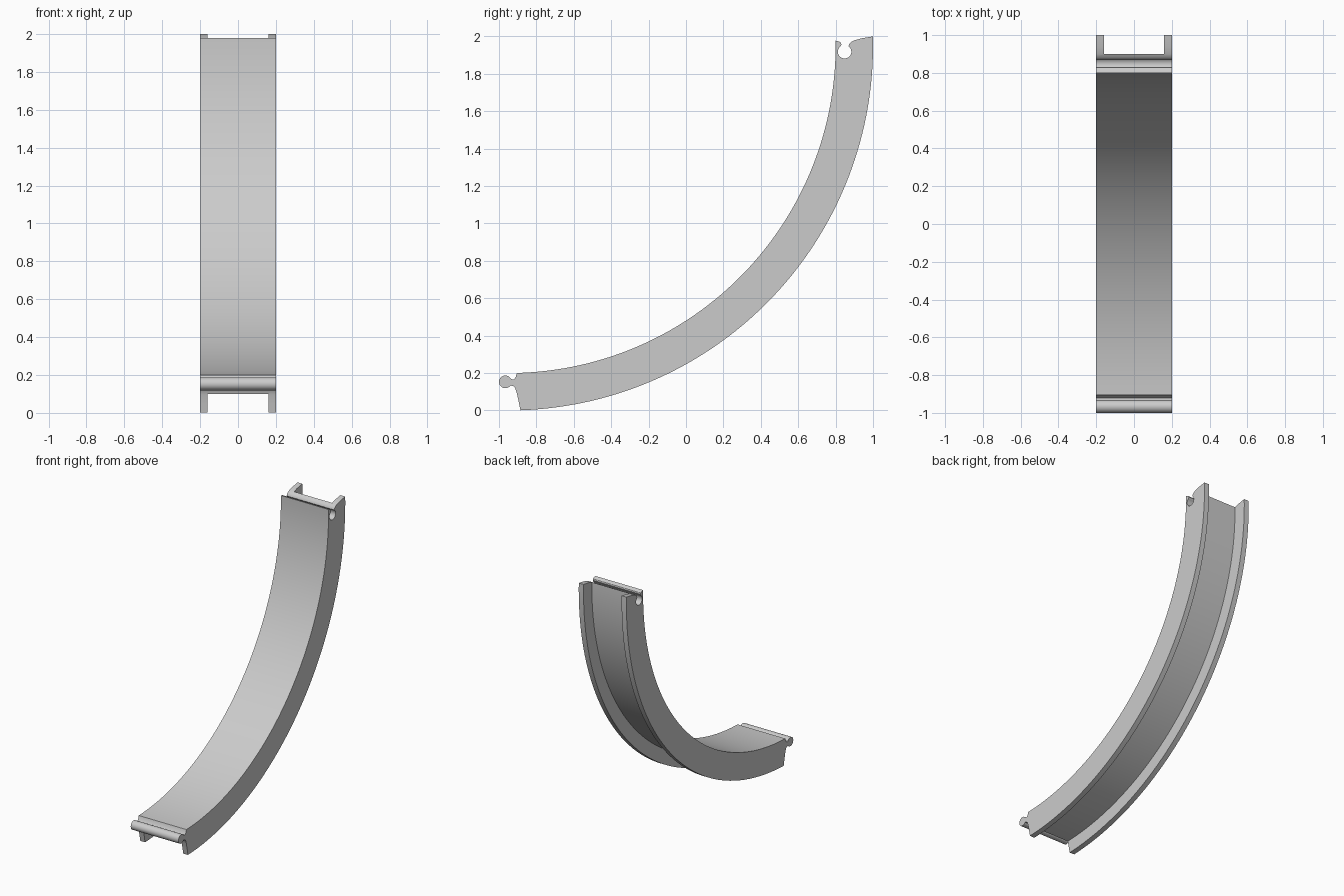
import bpy, bmesh
from math import radians, sin, cos

cube = bpy.data.objects.get("Cube")
if cube:
    bpy.data.objects.remove(cube)

HALF_WIDTH, WALL = 0.2, 0.04
CENTRE = (-0.95, 1.95)
INNER, WEB, OUTER = 1.75, 1.85, 1.95

grey = bpy.data.materials.new("light_grey")
grey.use_nodes = True
colour = (0.6, 0.6, 0.6, 1)
grey.diffuse_color = colour
grey.node_tree.nodes["Principled BSDF"].inputs["Base Color"].default_value = colour


def arc(centre, radius, start, end, steps):
    """Points (y, z) along an arc, angles in degrees."""
    angles = [radians(start + (end - start) * i / steps) for i in range(steps + 1)]
    return [(centre[0] + radius * cos(a), centre[1] + radius * sin(a)) for a in angles]


def extrude_profile(name, profile, half_width):
    """Prism with a side profile in y and z, extruded along x."""
    bm = bmesh.new()
    face = bm.faces.new([bm.verts.new((-half_width, y, z)) for y, z in profile])
    result = bmesh.ops.extrude_face_region(bm, geom=[face])
    verts = [v for v in result["geom"] if isinstance(v, bmesh.types.BMVert)]
    bmesh.ops.translate(bm, verts=verts, vec=(2 * half_width, 0, 0))
    bmesh.ops.recalc_face_normals(bm, faces=bm.faces)
    mesh = bpy.data.meshes.new(name)
    bm.to_mesh(mesh)
    bm.free()
    mesh.materials.append(grey)
    obj = bpy.data.objects.new(name, mesh)
    bpy.context.collection.objects.link(obj)
    return obj


# Side profile: inner curve, snap bead, outer curve, snap socket
profile = arc(CENTRE, INNER, 0.9, -88.5, 64)
profile += [(-0.91, 0.18), (-0.92, 0.166)]
profile += arc((-0.966, 0.153), 0.034, 25, 325, 28)
profile += [(-0.922, 0.13), (-0.914, 0.122), (-0.905, 0.095), (-0.895, 0.05)]
profile += arc(CENTRE, OUTER, -88.1, 1.47, 64)
profile += [(0.94, 1.99), (0.9, 1.979), (0.882, 1.97), (0.872, 1.958)]
profile += arc((0.848, 1.918), 0.036, 55, -235, 28)
profile += [(0.831, 1.957), (0.828, 1.966), (0.82, 1.972)]
track = extrude_profile("curved_channel", profile, HALF_WIDTH)

# Hollow between the two side flanges
hollow = arc(CENTRE, WEB, -100, 10, 80) + arc(CENTRE, OUTER + 0.2, 10, -100, 80)
cutter = extrude_profile("channel_cutter", hollow, HALF_WIDTH - WALL)
cutter.hide_render = True

cut = track.modifiers.new("hollow", "BOOLEAN")
cut.operation = "DIFFERENCE"
cut.solver = "EXACT"
cut.object = cutter
bpy.ops.object.select_all(action="DESELECT")
bpy.context.view_layer.objects.active = track
track.select_set(True)
bpy.ops.object.modifier_apply(modifier=cut.name)
bpy.data.objects.remove(cutter)

bpy.ops.object.shade_smooth_by_angle(angle=radians(30))
